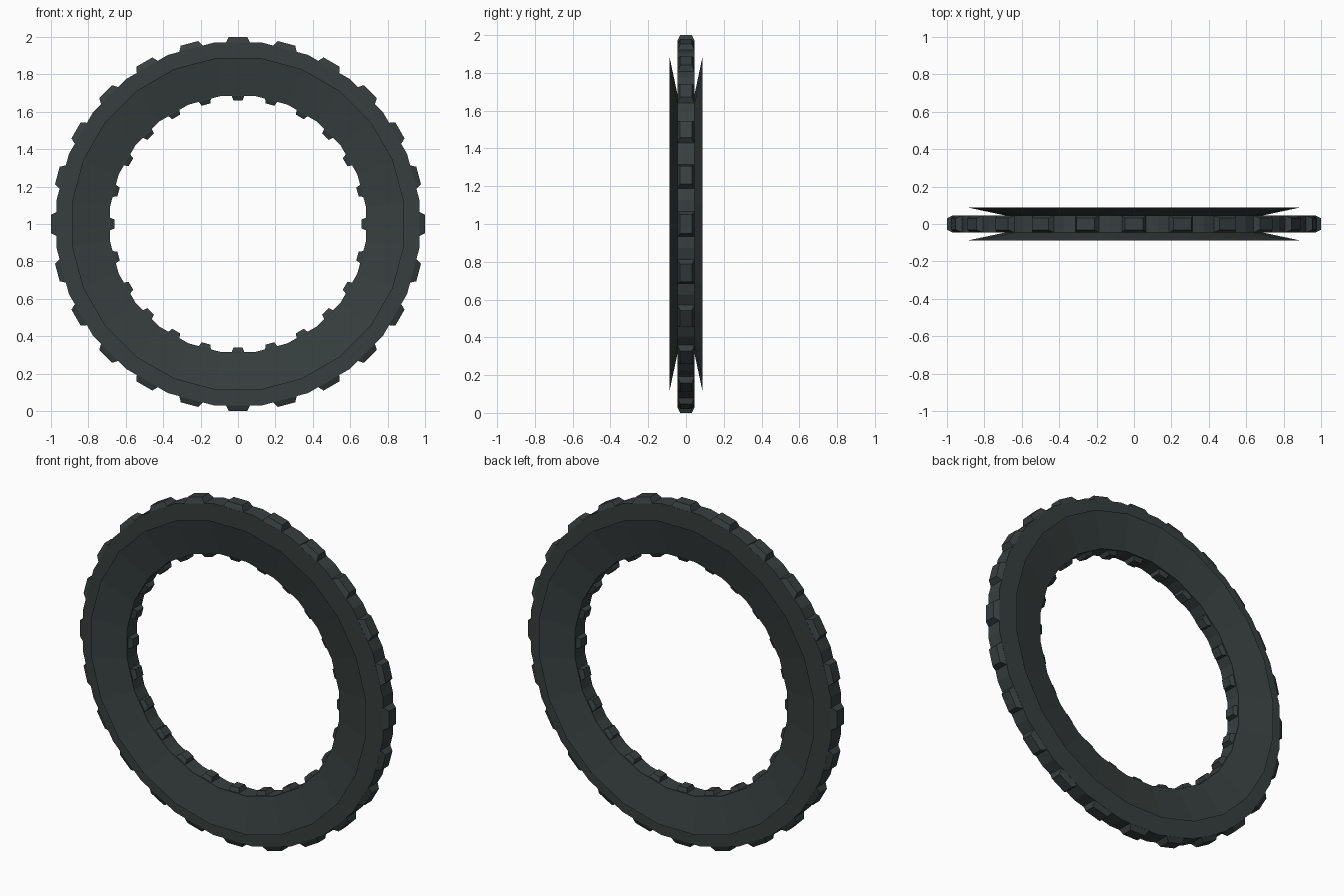
import bpy, bmesh, math

if "Cube" in bpy.data.objects:
    bpy.data.objects.remove(bpy.data.objects["Cube"])

N = 24                     # facets and teeth around the ring
STEP = 2 * math.pi / N
HALF_Y = 0.046             # half thickness of the ring body

slate = bpy.data.materials.new("dark slate")
slate.diffuse_color = (0.038, 0.049, 0.048, 1)
slate.use_nodes = True
slate.node_tree.nodes["Principled BSDF"].inputs["Base Color"].default_value = slate.diffuse_color


def finish(name, bm, recalc=True):
    if recalc:
        bmesh.ops.recalc_face_normals(bm, faces=bm.faces)
    mesh = bpy.data.meshes.new(name)
    bm.to_mesh(mesh)
    bm.free()
    mesh.materials.append(slate)
    obj = bpy.data.objects.new(name, mesh)
    obj.location.z = 1
    bpy.context.collection.objects.link(obj)
    return obj


def lathe(name, profile, closed, flip=False):
    """Spin (radius to flat, y) points around the y axis, flats facing up."""
    bm = bmesh.new()
    k = 1 / math.cos(STEP / 2)
    rings = []
    for i in range(N):
        a = (i + 0.5) * STEP
        rings.append([bm.verts.new((r * k * math.sin(a), y, r * k * math.cos(a)))
                      for r, y in profile])
    count = len(profile)
    for i in range(N):
        p, q = rings[i], rings[(i + 1) % N]
        for j in range(count if closed else count - 1):
            m = (j + 1) % count
            f = [p[j], q[j], q[m], p[m]]
            bm.faces.new(f[::-1] if flip else f)
    return finish(name, bm, closed)


def teeth(name, base_r, top_r, base, top):
    """Tapered blocks, one on each flat; base and top are half sizes (x, y)."""
    bm = bmesh.new()
    corners = [(-1, -1), (1, -1), (1, 1), (-1, 1)]
    for i in range(N):
        c, s = math.cos(i * STEP), math.sin(i * STEP)

        def loop(r, size):
            return [bm.verts.new((u * size[0] * c + r * s, v * size[1],
                                  r * c - u * size[0] * s)) for u, v in corners]
        lo, hi = loop(base_r, base), loop(top_r, top)
        bm.faces.new(lo)
        bm.faces.new(hi)
        for j in range(4):
            m = (j + 1) % 4
            bm.faces.new((lo[j], lo[m], hi[m], hi[j]))
    return finish(name, bm)


# Flat ring body
lathe("ring_body", [(0.685, -HALF_Y), (0.97, -HALF_Y),
                    (0.97, HALF_Y), (0.685, HALF_Y)], True)

# Thin flared dishes on both faces
for side, label in ((-1, "front"), (1, "back")):
    lathe(label + "_flange", [(0.69, side * HALF_Y), (0.888, side * 0.088)],
          False, flip=side > 0)

# Tread blocks outside, drive lugs inside
teeth("outer_teeth", 0.968, 1.0, (0.066, HALF_Y), (0.049, 0.031))
teeth("inner_teeth", 0.687, 0.661, (0.034, 0.04), (0.025, 0.028))
